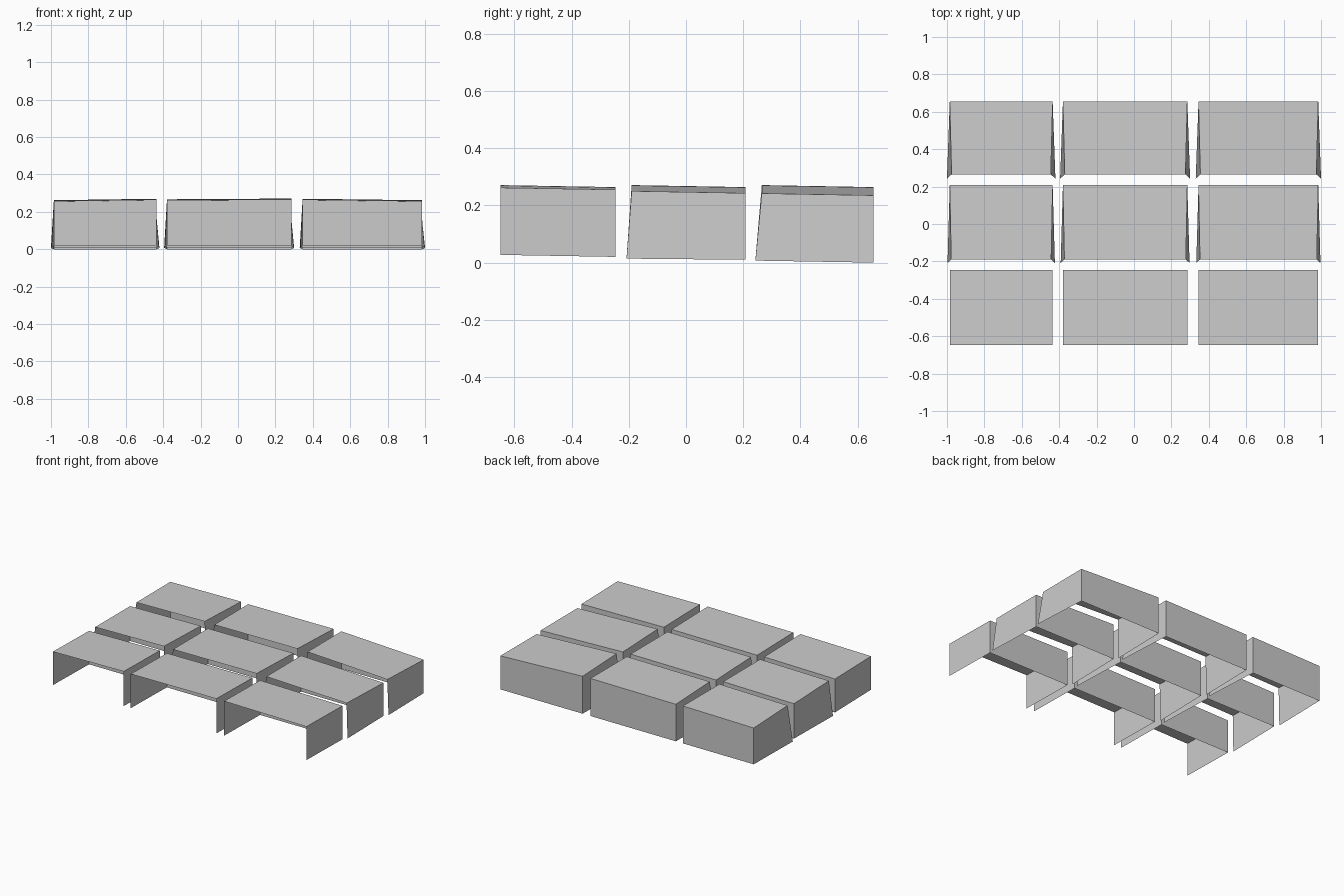
import bpy
import bmesh

if "Cube" in bpy.data.objects:
    bpy.data.objects.remove(bpy.data.objects["Cube"], do_unlink=True)

grey = bpy.data.materials.new("light grey")
grey.use_nodes = True
colour = (0.6, 0.6, 0.6, 1)
grey.diffuse_color = colour
grey.node_tree.nodes["Principled BSDF"].inputs["Base Color"].default_value = colour

# Column: name, left x, right x, top height at the left and right edges
columns = [("left", -0.985, -0.435, 0.262, 0.27),
           ("middle", -0.38, 0.285, 0.267, 0.271),
           ("right", 0.345, 0.985, 0.27, 0.262)]

# Row: name, front y, back y, bottom z at front and back, outward lean of
# the front feet, inset of the front top corners, outer edge drop
rows = [("front", -0.648, -0.247, 0.027, 0.02, 0.0, 0.0, 0.0),
        ("centre", -0.19, 0.208, 0.014, 0.01, 0.012, 0.008, 0.012),
        ("back", 0.265, 0.655, 0.007, 0.0, 0.015, 0.01, 0.02)]


def cover(name, x, y, top, foot, lean, inset):
    """Shell with a top, two side walls and a back wall."""
    bm = bmesh.new()
    tops, feet = {}, {}
    for i, sx in enumerate((-1, 1)):
        for j in range(2):
            front = 1 - j
            tops[i, j] = bm.verts.new((x[i] - sx * inset * front, y[j],
                                       top[i] - 0.007 * j))
            feet[i, j] = bm.verts.new((x[i] + sx * lean * front,
                                       y[j] - 1.5 * lean * front, foot[j]))
    bm.faces.new([tops[c] for c in ((0, 0), (1, 0), (1, 1), (0, 1))])
    for a, b in (((0, 1), (0, 0)), ((1, 0), (1, 1)), ((1, 1), (0, 1))):
        bm.faces.new((tops[a], feet[a], feet[b], tops[b]))
    bmesh.ops.recalc_face_normals(bm, faces=bm.faces)
    mesh = bpy.data.meshes.new(name)
    bm.to_mesh(mesh)
    bm.free()
    mesh.materials.append(grey)
    bpy.context.collection.objects.link(bpy.data.objects.new(name, mesh))


# Three by three grid of open-fronted covers
for row, y0, y1, z0, z1, lean, inset, drop in rows:
    for col, x0, x1, top0, top1 in columns:
        top = (top0, top1 - (drop if col == "right" else 0))
        cover(f"{row}_{col}_cover", (x0, x1), (y0, y1), top, (z0, z1), lean, inset)
